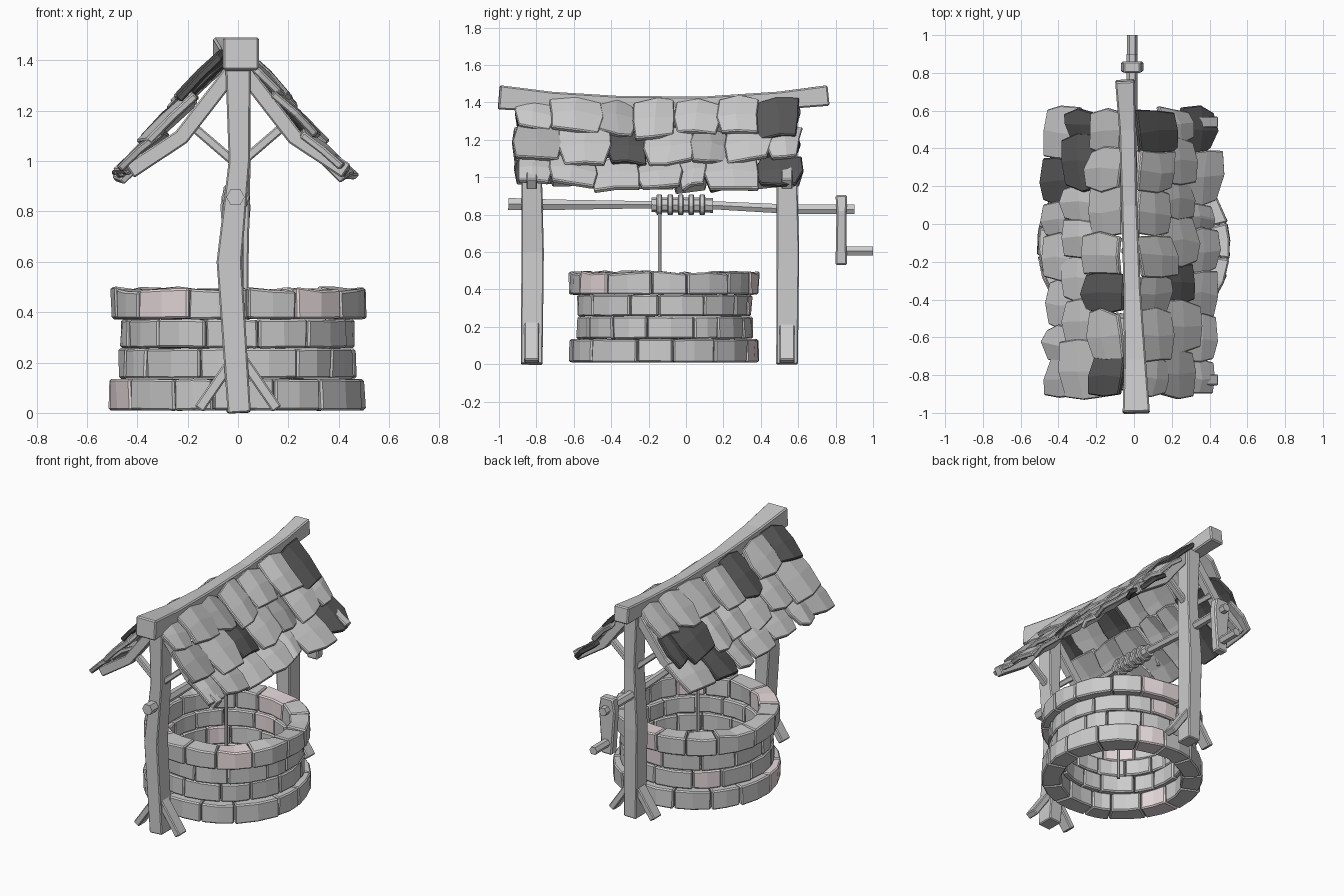
import bpy, bmesh, math, random
from mathutils import Vector

if "Cube" in bpy.data.objects:
    bpy.data.objects.remove(bpy.data.objects["Cube"])

random.seed(11)


def jit(a):
    return random.uniform(-a, a)


def material(name, c):
    m = bpy.data.materials.new(name)
    m.diffuse_color = (*c, 1)
    m.use_nodes = True
    m.node_tree.nodes["Principled BSDF"].inputs["Base Color"].default_value = m.diffuse_color
    return m


LIGHT = material("light_stone", (0.8, 0.8, 0.8))
MID = material("mid_slate", (0.45, 0.45, 0.45))
DARK = material("dark_slate", (0.1, 0.1, 0.1))
PINK = material("pink_stone", (0.8, 0.7, 0.72))


def finish(name, bm, bevel=0, mats=(), solid=0):
    me = bpy.data.meshes.new(name)
    bmesh.ops.recalc_face_normals(bm, faces=bm.faces[:])
    bm.to_mesh(me)
    bm.free()
    for m in mats:
        me.materials.append(m)
    ob = bpy.data.objects.new(name, me)
    bpy.context.collection.objects.link(ob)
    if solid:
        mod = ob.modifiers.new("thickness", 'SOLIDIFY')
        mod.thickness, mod.offset = solid, 0
    if bevel:
        mod = ob.modifiers.new("bevel", 'BEVEL')
        mod.width, mod.segments, mod.limit_method = bevel, 1, 'ANGLE'
    return ob


def loft(name, pts, sizes, ref, n=4, bevel=0.006):
    """Sweep an n-gon along pts. sizes = (half size sideways, half size along ref)."""
    bm = bmesh.new()
    pts = [Vector(p) for p in pts]
    if not isinstance(sizes, list):
        sizes = [sizes] * len(pts)
    k = math.sqrt(2) if n == 4 else 1
    rings = []
    for i, p in enumerate(pts):
        t = (pts[min(i + 1, len(pts) - 1)] - pts[max(i - 1, 0)]).normalized()
        side = t.cross(Vector(ref)).normalized()
        up = side.cross(t)
        a, b = sizes[i]
        ring = []
        for j in range(n):
            ang = 2 * math.pi * (j + (0.5 if n == 4 else 0)) / n
            ring.append(bm.verts.new(p + side * a * k * math.cos(ang) + up * b * k * math.sin(ang)))
        rings.append(ring)
    for r0, r1 in zip(rings, rings[1:]):
        for j in range(n):
            bm.faces.new((r0[j], r0[(j + 1) % n], r1[(j + 1) % n], r1[j]))
    bm.faces.new(rings[0])
    bm.faces.new(rings[-1])
    return finish(name, bm, bevel)


# Stone well wall: four courses of wedge bricks, wider at the foot and rim
CY = -0.115


def course(name, z0, z1, ri, ro, count, start):
    bm = bmesh.new()
    cuts = [start + 2 * math.pi * (i + jit(0.2)) / count for i in range(count)]
    cuts.append(cuts[0] + 2 * math.pi)
    for a0, a1 in zip(cuts, cuts[1:]):
        a0, a1 = a0 + 0.005, a1 - 0.005
        pink = 1 if random.random() < 0.14 else 0
        dr = jit(0.005)
        secs = []
        for k in range(3):
            a = a0 + (a1 - a0) * k / 2
            sec = []
            for r, z in ((ri, z0), (ro, z0), (ro, z1), (ri, z1)):
                rr = r + dr + jit(0.006)
                zz = z + (jit(0.012) if z > 0.45 else jit(0.002))
                sec.append(bm.verts.new((rr * math.cos(a), CY + rr * math.sin(a), zz)))
            secs.append(sec)
        faces = [bm.faces.new(secs[0]), bm.faces.new(secs[2])]
        for s0, s1 in zip(secs, secs[1:]):
            for j in range(4):
                faces.append(bm.faces.new((s0[j], s0[(j + 1) % 4], s1[(j + 1) % 4], s1[j])))
        for f in faces:
            f.material_index = pink
    finish(name, bm, 0.008, (LIGHT, PINK))


course("well_base_course", 0.01, 0.134, 0.385, 0.51, 14, 0.1)
course("well_lower_course", 0.137, 0.255, 0.37, 0.47, 14, 0.3)
course("well_upper_course", 0.258, 0.37, 0.37, 0.47, 14, 0.0)
course("well_rim_course", 0.373, 0.492, 0.385, 0.51, 14, 0.25)

# Posts, with foot struts, roof braces and rafters on each
for tag, y, xs in (("front", -0.825, (0.005, -0.035, 0.005)), ("back", 0.54, (0.0, -0.008, 0.008))):
    loft(tag + "_post",
         [(xs[0], y, 0), (xs[1], y + 0.005, 0.6), (xs[2], y, 1.0), (0, y, 1.38)],
         [(0.046, 0.058), (0.05, 0.06), (0.042, 0.055), (0.05, 0.055)], (0, 1, 0))
    for side, m in (("right", 1), ("left", -1)):
        loft(f"{tag}_{side}_foot_strut", [(0.0, y, 0.24), (m * 0.155, y, 0.015)],
             (0.021, 0.04), (0, 1, 0))
        loft(f"{tag}_{side}_brace", [(m * 0.02, y, 1.0), (m * 0.2, y, 1.155)],
             (0.018, 0.022), (0, 1, 0))
        loft(f"{tag}_{side}_rafter",
             [(m * 0.02, y, 1.36), (m * 0.225, y, 1.095), (m * 0.43, y, 0.96)],
             (0.032, 0.029), (0, 1, 0))

# Sagging ridge beam
loft("ridge_beam",
     [(0.012, -1, 1.427), (0.005, -0.72, 1.405), (-0.01, -0.35, 1.392), (-0.025, 0.1, 1.39),
      (-0.035, 0.5, 1.41), (-0.048, 0.76, 1.437)],
     [(0.072, 0.065), (0.058, 0.052), (0.046, 0.042), (0.042, 0.042), (0.044, 0.048),
      (0.052, 0.055)], (0, 0, 1), 4, 0.008)

# Roof shingles: three overlapping rows a side; letters give shade from front to back
ROWS = [((0.035, 1.415), (0.225, 1.225)), ((0.155, 1.26), (0.345, 1.075)),
        ((0.275, 1.10), (0.45, 0.95))]
SHADES = {"right": ("LLMLLLD", "MLDLMLL", "LLLLLLD"),
          "left": ("DLDLLLL", "LLLLLDD", "MLLLLDL")}
for side, m in (("right", 1), ("left", -1)):
    bm = bmesh.new()
    for row, ((x0, z0), (x1, z1)) in enumerate(ROWS):
        n = 7
        off = (0, 0.05, -0.03)[row]
        edges = [-0.91 + 1.52 * i / n + (off + jit(0.04) if 0 < i < n else jit(0.02))
                 for i in range(n + 1)]
        for i in range(n):
            yc, w = (edges[i] + edges[i + 1]) / 2, (edges[i + 1] - edges[i]) * 1.1
            sag = -0.03 * (1 - ((yc + 0.13) / 0.75) ** 2)
            top = Vector((x0 * m - 0.02, yc, z0 + sag + 0.015))
            down = Vector(((x1 - x0) * m, 0, z1 - z0))
            nrm = Vector((-down.z * m, 0, abs(down.x))).normalized()
            lift, length, twist = 0.012 * (i % 2) - 0.004 + jit(0.004), 1 + jit(0.12), jit(0.08)
            tilt = jit(0.012)
            grid = []
            for k, wide in enumerate((0.9, 1.0, 0.84)):
                for j in (-1, 0, 1):
                    u = k / 2 * length + twist * j + jit(0.05)
                    if j and k != 1:
                        u += 0.04 if k == 0 else -0.05
                    h = lift + tilt * j + (0.01 if j == 0 else -0.004) + (0.006 if k == 1 else 0) + jit(0.004)
                    grid.append(bm.verts.new(top + down * u + nrm * h +
                                             Vector((0, j * w / 2 * wide + jit(0.014), 0))))
            for k in (0, 1):
                for j in (0, 1):
                    q = k * 3 + j
                    f = bm.faces.new((grid[q], grid[q + 1], grid[q + 4], grid[q + 3]))
                    f.material_index = "LMD".index(SHADES[side][row][i])
    finish(side + "_roof_shingles", bm, 0.006, (LIGHT, MID, DARK), 0.03)

# Windlass axle with rope drum and coils
Z = (0, 0, 1)
loft("axle", [(-0.01, -0.95, 0.857), (-0.01, -0.7, 0.853), (-0.01, -0.2, 0.853),
              (-0.01, 0.15, 0.85), (-0.01, 0.58, 0.828), (-0.01, 0.9, 0.828)],
     [(0.037, 0.037), (0.032, 0.032), (0.022, 0.022), (0.025, 0.025), (0.029, 0.029),
      (0.029, 0.029)], Z, 6, 0)
loft("rope_drum", [(-0.01, -0.185, 0.853), (-0.01, 0.145, 0.85)], (0.04, 0.04), Z, 8, 0)
for i in range(5):
    y = -0.142 + 0.057 * i
    loft(f"rope_coil_{i + 1}", [(-0.01, y - 0.015, 0.853), (-0.01, y + 0.015, 0.853)],
         (0.058, 0.058), Z, 8, 0.006)
loft("hanging_rope", [(0.01, -0.14, 0.83), (0.01, -0.14, 0.03)], (0.011, 0.011), (0, 1, 0), 6, 0)

# Crank arm and handle
loft("crank_arm", [(-0.01, 0.83, 0.53), (-0.01, 0.83, 0.62), (-0.01, 0.832, 0.82), (-0.01, 0.83, 0.905)],
     [(0.038, 0.031), (0.045, 0.029), (0.06, 0.027), (0.045, 0.031)], (0, 1, 0), 4, 0.008)
loft("crank_handle", [(-0.01, 0.82, 0.605), (-0.01, 1.0, 0.605)], (0.028, 0.028), Z, 6, 0)
